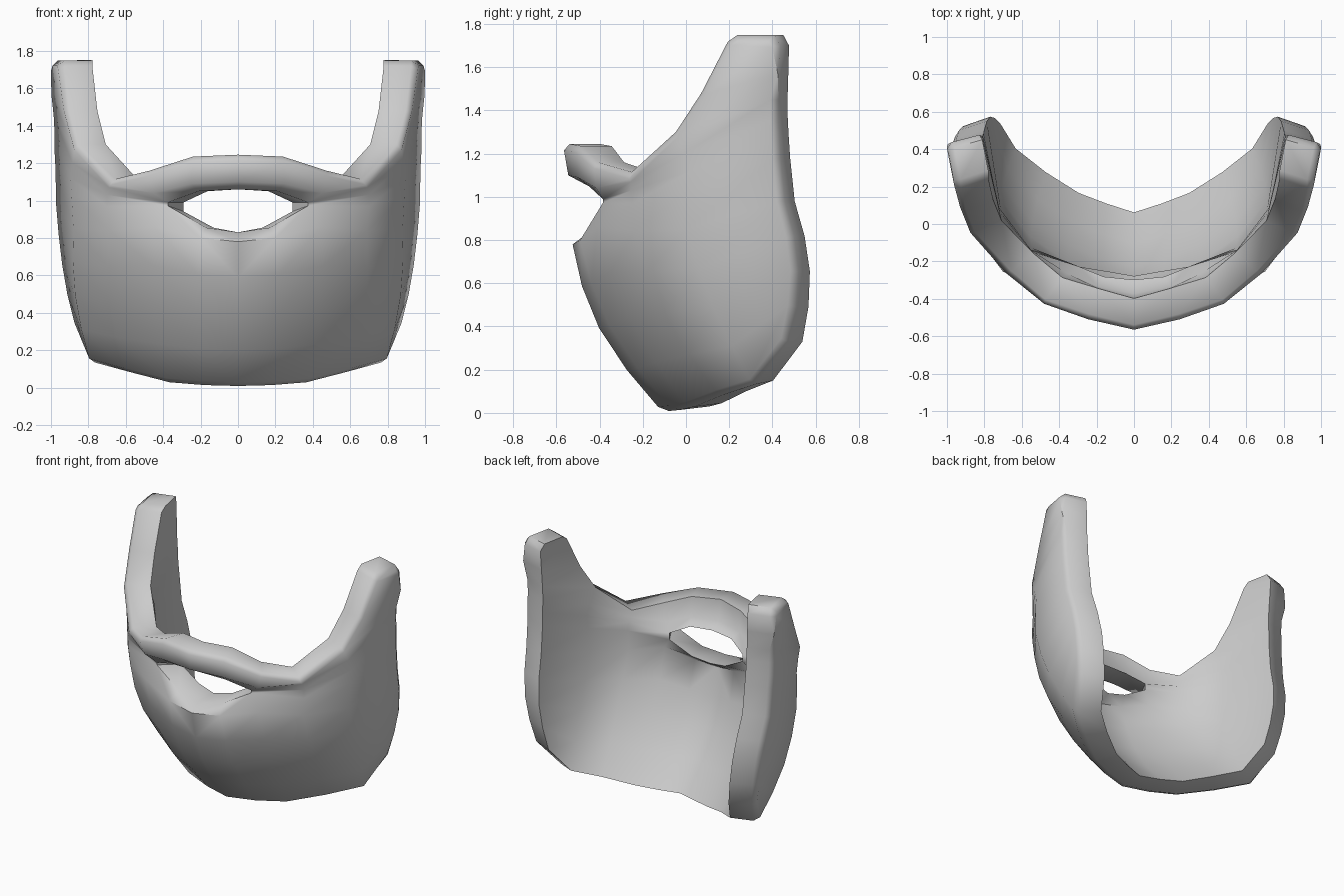
import bpy, bmesh, math
from mathutils import Vector

if "Cube" in bpy.data.objects:
    bpy.data.objects.remove(bpy.data.objects["Cube"])

# Half outlines of the outer surface, centre line -> back edge
BOTTOM = [(0, -.11, .005), (.19, -.06, .01), (.38, .01, .025),
          (.60, .15, .08), (.79, .31, .13), (.885, .465, .33)]
CHIN = [(0, -.525, .78), (.20, -.49, .80), (.45, -.41, .86),
        (.69, -.24, .84), (.88, .0, .85), (.978, .45, .98)]
LOWER_LIP = [(0, -.45, .83), (.17, -.425, .855), (.375, -.385, .972),
             (.70, -.25, .97), (.89, .01, 1.03), (.982, .43, 1.18)]
UPPER_LIP = [(0, -.47, 1.06), (.21, -.45, 1.05), (.375, -.385, .99),
             (.70, -.255, 1.03), (.895, .02, 1.12), (.987, .425, 1.27)]
MOUSTACHE = [(0, -.545, 1.10), (.25, -.50, 1.09), (.45, -.415, 1.04),
             (.69, -.255, 1.07), (.885, -.01, 1.20), (.987, .42, 1.36)]
TOP = [(0, -.57, 1.245), (.25, -.51, 1.235), (.49, -.43, 1.16),
       (.68, -.27, 1.115), (.875, -.06, 1.30), (.992, .42, 1.45)]
SIDEBURN = [[(.925, .06, 1.48), (.998, .425, 1.57)],
            [(.955, .185, 1.72), (1.005, .43, 1.70)],
            [(.955, .23, 1.75), (.99, .40, 1.75)]]
BULGE = [(0, -.085), (.02, -.08), (.03, -.065), (.04, -.055), (.035, -.03), (.012, .055)]


def jaw_row(t):
    """Rounded row between the bottom edge and the chin line."""
    s = math.sin(math.pi * t)
    return [Vector(a).lerp(Vector(b), t) + Vector((k[0] * s, k[1] * s, 0))
            for a, b, k in zip(BOTTOM, CHIN, BULGE)]


def inward(co):
    """Matching point on the inner surface."""
    a = math.radians(75) * co.x
    depth = .172 + .014 * co.x
    lift = .02 if co.z < .2 else 0
    return co + Vector((-math.sin(a) * depth, math.cos(a) * depth, lift))


# Outer skin
bm = bmesh.new()
rows = [BOTTOM] + [jaw_row(t) for t in (.25, .5, .75)] + [CHIN, LOWER_LIP, UPPER_LIP, MOUSTACHE, TOP]
grid = [[bm.verts.new(p) for p in r] for r in rows]
for i, (lo, hi) in enumerate(zip(grid, grid[1:])):
    for j in range(5):
        if i == 5 and j < 2:      # mouth opening
            continue
        bm.faces.new((lo[j], lo[j + 1], hi[j + 1], hi[j]))
lower = grid[-1][4:]
for row in SIDEBURN:
    upper = [bm.verts.new(p) for p in row]
    bm.faces.new((lower[0], lower[1], upper[1], upper[0]))
    lower = upper

# Inner skin and the rim joining both
mouth = set(grid[5][:3] + grid[6][:3])
outer = list(bm.faces)
rim = [e for e in bm.edges if len(e.link_faces) == 1
       and not all(v.co.x < 1e-4 for v in e.verts)]
inner = {v: bm.verts.new(inward(v.co)) for v in list(bm.verts)}
inner[grid[5][2]].co.z -= .03     # mouth corner widens inwards
for f in outer:
    bm.faces.new([inner[v] for v in reversed(f.verts)])
for e in rim:
    a, b = (l.vert for l in (e.link_loops[0], e.link_loops[0].link_loop_next))
    bm.faces.new((b, a, inner[a], inner[b]))

# Soften the outside border
border = [e for e in rim if not all(v in mouth for v in e.verts)]
bmesh.ops.bevel(bm, geom=border, offset=.03, offset_type='OFFSET', segments=1,
                profile=.5, affect='EDGES', clamp_overlap=True)

mesh = bpy.data.meshes.new("beard")
bm.to_mesh(mesh)
bm.free()
beard = bpy.data.objects.new("beard", mesh)
bpy.context.collection.objects.link(beard)
bpy.context.view_layer.objects.active = beard
beard.select_set(True)
bpy.ops.object.shade_smooth_by_angle(angle=math.radians(58))

# Other half
mirror = beard.modifiers.new("mirror", 'MIRROR')
mirror.use_clip = True
mirror.merge_threshold = .001
